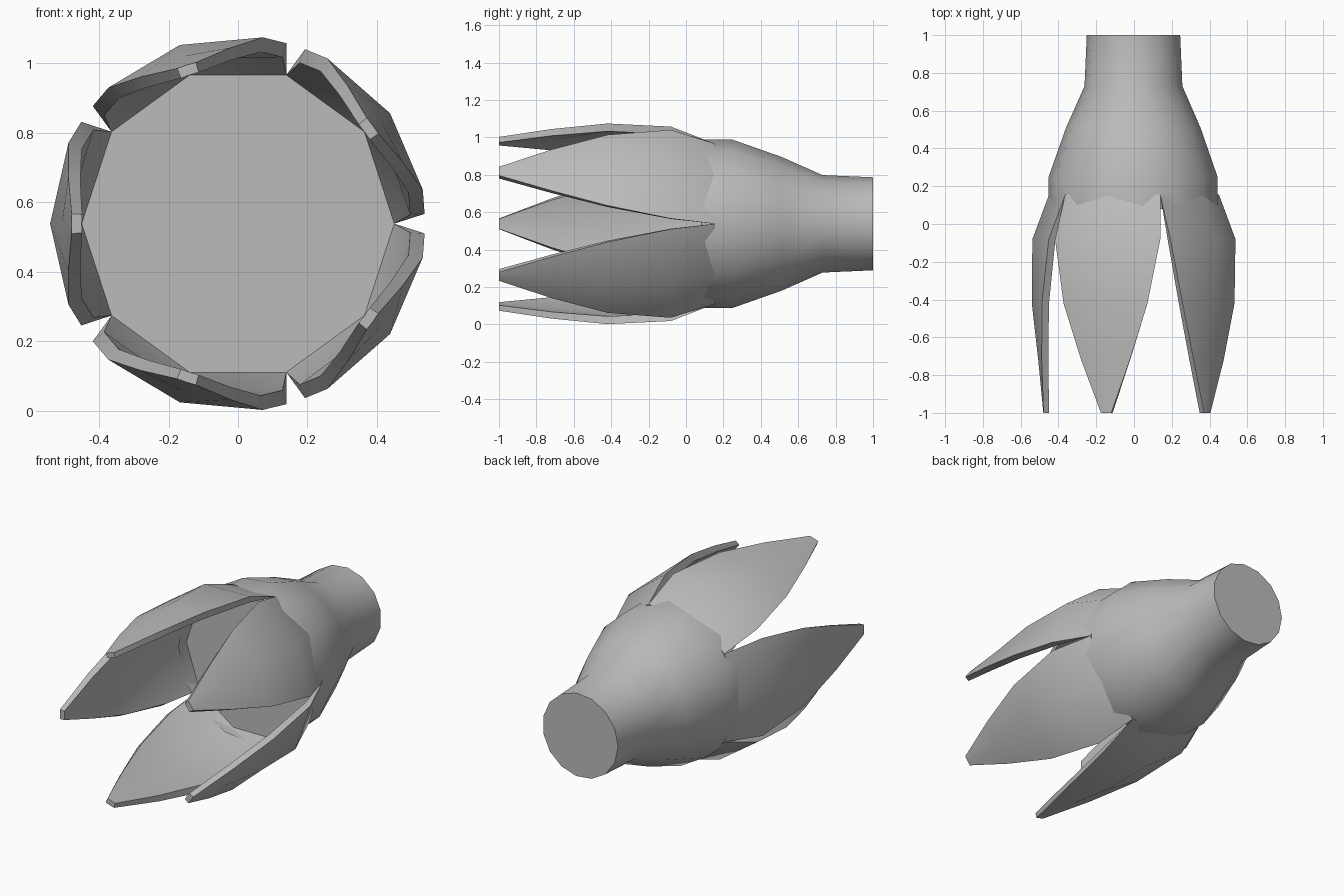
import bpy, bmesh, math

cube = bpy.data.objects.get("Cube")
if cube:
    bpy.data.objects.remove(cube, do_unlink=True)

CENTRE_Z = 0.538
BASE_Y = 0.155

grey = bpy.data.materials.new("plain grey")
grey.use_nodes = True
colour = (0.5, 0.5, 0.5, 1)
grey.diffuse_color = colour
grey.node_tree.nodes["Principled BSDF"].inputs["Base Color"].default_value = colour


def polar(radius, degrees, y):
    """Point around the horizontal axis that runs front to back."""
    a = math.radians(degrees)
    return (radius * math.cos(a), y, CENTRE_Z + radius * math.sin(a))


def finish(bm, name, angle):
    bmesh.ops.recalc_face_normals(bm, faces=bm.faces)
    mesh = bpy.data.meshes.new(name)
    bm.to_mesh(mesh)
    bm.free()
    mesh.materials.append(grey)
    obj = bpy.data.objects.new(name, mesh)
    bpy.context.collection.objects.link(obj)
    bpy.ops.object.select_all(action='DESELECT')
    obj.select_set(True)
    bpy.context.view_layer.objects.active = obj
    bpy.ops.object.shade_smooth_by_angle(angle=math.radians(angle))
    return obj


def bridge(bm, a, b, closed=False):
    for i in range(len(a) if closed else len(a) - 1):
        j = (i + 1) % len(a)
        bm.faces.new((a[i], a[j], b[j], b[i]))


# Rounded sleeve narrowing to the stem, open at the front
def make_sleeve():
    profile = [(0.08, 0.452), (0.25, 0.452), (0.51, 0.36), (0.73, 0.262), (1.0, 0.25)]
    sides = 15
    bm = bmesh.new()
    rings = [[bm.verts.new(polar(r, 180 + 360 * i / sides, y)) for i in range(sides)]
             for y, r in profile]
    for a, b in zip(rings, rings[1:]):
        bridge(bm, a, b, closed=True)
    bm.faces.new(rings[-1])
    finish(bm, "stem_sleeve", 40)


# Flat floor inside the cup of petals
def make_floor():
    bm = bmesh.new()
    bm.faces.new([bm.verts.new(polar(0.45, 36 * i, BASE_Y)) for i in range(10)])
    finish(bm, "cup_floor", 30)


# Pointed petal: rows of y, outer radius, half angle and thickness
def make_petal(name, direction):
    rows = [(-0.08, 0.538, 33, 0.042), (-0.42, 0.541, 25.6, 0.042),
            (-0.72, 0.507, 15.5, 0.036), (-1.0, 0.48, 3.4, 0.03)]
    bm = bmesh.new()

    def row(y, radius, half):
        return [bm.verts.new(polar(radius, direction + half * s, y)) for s in (-1, 0, 1)]

    base = row(BASE_Y, 0.45, 36)
    outer = [base] + [row(y, r, h) for y, r, h, t in rows]
    inner = [base] + [row(y, r - t, h) for y, r, h, t in rows]
    for shell in (outer, inner):
        for a, b in zip(shell, shell[1:]):
            bridge(bm, a, b)
    bridge(bm, outer[-1], inner[-1])
    for side in (0, 2):
        bm.faces.new((base[side], outer[1][side], inner[1][side]))
        bridge(bm, [r[side] for r in outer[1:]], [r[side] for r in inner[1:]])
    finish(bm, name, 40)


make_sleeve()
make_floor()
for k in range(5):
    make_petal(f"petal_{k + 1}", 180 + 72 * k)
